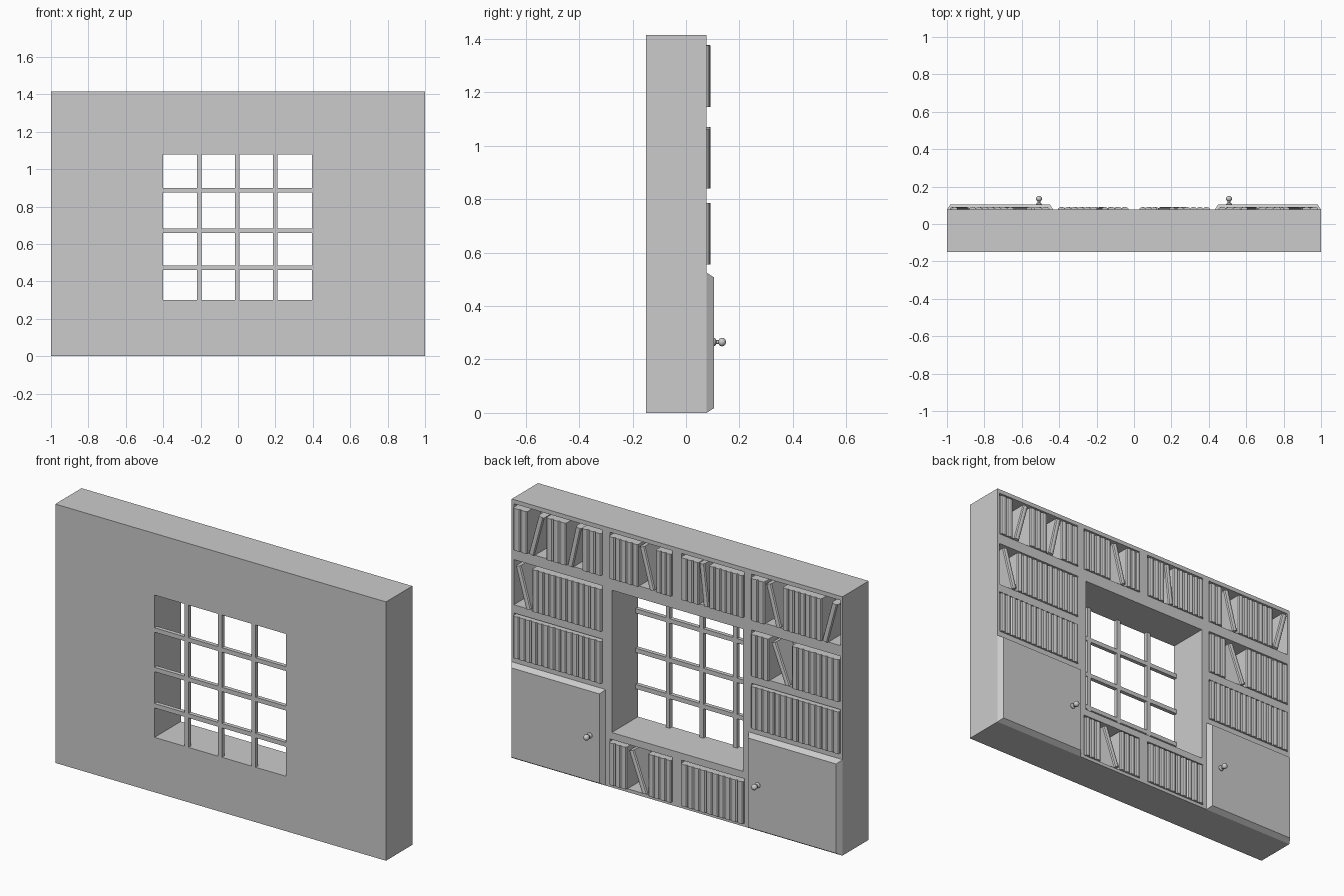
import bpy, bmesh, math
from mathutils import Matrix, Vector

if "Cube" in bpy.data.objects:
    bpy.data.objects.remove(bpy.data.objects["Cube"], do_unlink=True)

grey = bpy.data.materials.new("plain_grey")
grey.use_nodes = True
grey.diffuse_color = (0.6, 0.6, 0.6, 1)
grey.node_tree.nodes["Principled BSDF"].inputs["Base Color"].default_value = (0.6, 0.6, 0.6, 1)

WALL_FRONT, WALL_BACK, HEIGHT = -0.15, 0.077, 1.415
NICHE_Y = -0.045
WIN = (-0.4, 0.395, 0.3, 1.078)


def make(name, bm):
    bmesh.ops.recalc_face_normals(bm, faces=bm.faces)
    mesh = bpy.data.meshes.new(name)
    bm.to_mesh(mesh)
    bm.free()
    mesh.materials.append(grey)
    obj = bpy.data.objects.new(name, mesh)
    bpy.context.collection.objects.link(obj)
    return obj


def box(bm, x0, x1, y0, y1, z0, z1):
    size = Matrix.Diagonal((x1 - x0, y1 - y0, z1 - z0, 1))
    mid = Matrix.Translation(((x0 + x1) / 2, (y0 + y1) / 2, (z0 + z1) / 2))
    return bmesh.ops.create_cube(bm, size=1, matrix=mid @ size)["verts"]


def book(bm, x, z, width, height, tilt=0.0):
    """Upright book with a rounded spine; tilt leans its top towards +x."""
    half, edge, bulge = width / 2, 0.082, 0.009
    outline = [(-half, NICHE_Y + 0.01), (half, NICHE_Y + 0.01)]
    for i in range(5):
        a = math.pi * i / 4
        outline.append((half * math.cos(a), edge + bulge * math.sin(a)))
    face = bm.faces.new([bm.verts.new((px, py, 0)) for px, py in outline])
    top = bmesh.ops.extrude_face_region(bm, geom=[face])["geom"]
    raised = [v for v in top if isinstance(v, bmesh.types.BMVert)]
    bmesh.ops.translate(bm, verts=raised, vec=(0, 0, height))
    verts = list(face.verts) + raised
    lift = half * abs(math.sin(tilt))
    place = Matrix.Translation((x, 0, z + lift)) @ Matrix.Rotation(tilt, 4, "Y")
    bmesh.ops.transform(bm, matrix=place, verts=verts)


# Shelf niches: side (x sign), inner x, outer x, floor, ceiling, and contents.
# Contents run from +x to -x: ("row", start, end) or ("lean", foot, head).
OUTER, INNER = (0.45, 0.987), (0.028, 0.407)
TOP, MID, LOW, BASE = (1.145, 1.392), (0.84, 1.087), (0.555, 0.795), (0.018, 0.262)
shelves = {
    "top_outer_left": (1, OUTER, TOP, [("row", 0.985, 0.9), ("lean", 0.875, 0.815),
                       ("row", 0.785, 0.665), ("lean", 0.64, 0.59), ("row", 0.57, 0.452)]),
    "top_inner_left": (1, INNER, TOP, [("row", 0.405, 0.23), ("lean", 0.145, 0.205),
                       ("row", 0.122, 0.03)]),
    "top_inner_right": (-1, INNER, TOP, [("row", -0.03, -0.137), ("lean", -0.182, -0.156),
                        ("row", -0.2, -0.405)]),
    "top_outer_right": (-1, OUTER, TOP, [("row", -0.452, -0.535), ("lean", -0.62, -0.56),
                        ("row", -0.645, -0.88), ("lean", -0.9, -0.96)]),
    "middle_left": (1, OUTER, MID, [("lean", 0.892, 0.955), ("row", 0.87, 0.452)]),
    "middle_right": (-1, OUTER, MID, [("row", -0.452, -0.56), ("lean", -0.675, -0.59),
                     ("row", -0.7, -0.985)]),
    "low_left": (1, OUTER, LOW, [("row", 0.985, 0.452)]),
    "low_right": (-1, OUTER, LOW, [("row", -0.452, -0.985)]),
    "window_seat_left": (1, INNER, BASE, [("row", 0.405, 0.3), ("lean", 0.19, 0.27),
                         ("row", 0.168, 0.03)]),
    "window_seat_right": (-1, INNER, BASE, [("row", -0.03, -0.405)]),
}

# Wall with the window opening and the niches cut out
bm = bmesh.new()
box(bm, -1, 1, WALL_FRONT, WALL_BACK, 0, HEIGHT)
wall = make("wall", bm)

bm = bmesh.new()
box(bm, WIN[0], WIN[1], -0.5, 0.5, WIN[2], WIN[3])
for side, (near, far), (floor, ceiling), _ in shelves.values():
    xa, xb = sorted((side * near, side * far))
    box(bm, xa, xb, NICHE_Y, 0.5, floor, ceiling)
cutter = make("wall_cutter", bm)
cutter.hide_render = True
cut = wall.modifiers.new("openings", "BOOLEAN")
cut.operation, cut.solver, cut.object = "DIFFERENCE", "EXACT", cutter
bpy.context.view_layer.objects.active = wall
bpy.ops.object.modifier_apply(modifier=cut.name)
bpy.data.objects.remove(cutter, do_unlink=True)

# Books
BOOK_H, BOOK_W = 0.23, 0.036
for name, (_, _, (floor, _), contents) in shelves.items():
    bm = bmesh.new()
    for kind, start, end in contents:
        if kind == "row":
            count = max(1, round((start - end) / BOOK_W))
            step = (start - end) / count
            for i in range(count):
                book(bm, start - (i + 0.5) * step, floor, step, BOOK_H)
        else:
            tilt = math.asin((end - start) / BOOK_H)
            book(bm, start, floor, 0.032, BOOK_H, tilt)
    make(name + "_books", bm)

# Window glazing bars, flush with the front
bm = bmesh.new()
for x in (-0.207, -0.004, 0.2):
    box(bm, x - 0.012, x + 0.012, WALL_FRONT, WALL_FRONT + 0.022, WIN[2], WIN[3])
for z in (0.473, 0.671, 0.887):
    box(bm, WIN[0], WIN[1], WALL_FRONT, WALL_FRONT + 0.022, z - 0.012, z + 0.012)
make("window_bars", bm)


# Cupboard doors with chamfered fronts, and turned knobs
def door(name, x0, x1):
    bm = bmesh.new()
    verts = box(bm, x0, x1, WALL_BACK, 0.105, 0, 0.525)
    mid = Vector(((x0 + x1) / 2, 0, 0.2625))
    for v in verts:
        if v.co.y > 0.1:
            v.co.x -= math.copysign(0.018, v.co.x - mid.x)
            v.co.z -= math.copysign(0.018, v.co.z - mid.z)
    make(name, bm)


def knob(name, x):
    profile = [(0, 0.1), (0.015, 0.1), (0.015, 0.108), (0.007, 0.114), (0.007, 0.122)]
    for i in range(1, 8):
        a = math.pi * (0.15 + 0.85 * i / 7)
        profile.append((0.016 * math.sin(a), 0.135 - 0.015 * math.cos(a)))
    bm = bmesh.new()
    verts = [bm.verts.new((r, y, 0)) for r, y in profile]
    edges = [bm.edges.new(pair) for pair in zip(verts, verts[1:])]
    bmesh.ops.spin(bm, geom=verts + edges, cent=(0, 0, 0), axis=(0, 1, 0),
                   angle=math.tau, steps=16, use_merge=True)
    bmesh.ops.remove_doubles(bm, verts=bm.verts, dist=0.0005)
    bmesh.ops.translate(bm, verts=bm.verts, vec=(x, 0, 0.265))
    obj = make(name, bm)
    bpy.ops.object.select_all(action="DESELECT")
    obj.select_set(True)
    bpy.context.view_layer.objects.active = obj
    bpy.ops.object.shade_smooth_by_angle(angle=math.radians(40))


for label, s in (("left", 1), ("right", -1)):
    door(label + "_door", *sorted((s * 0.432, s * 1.0)))
    knob(label + "_knob", s * 0.508)
